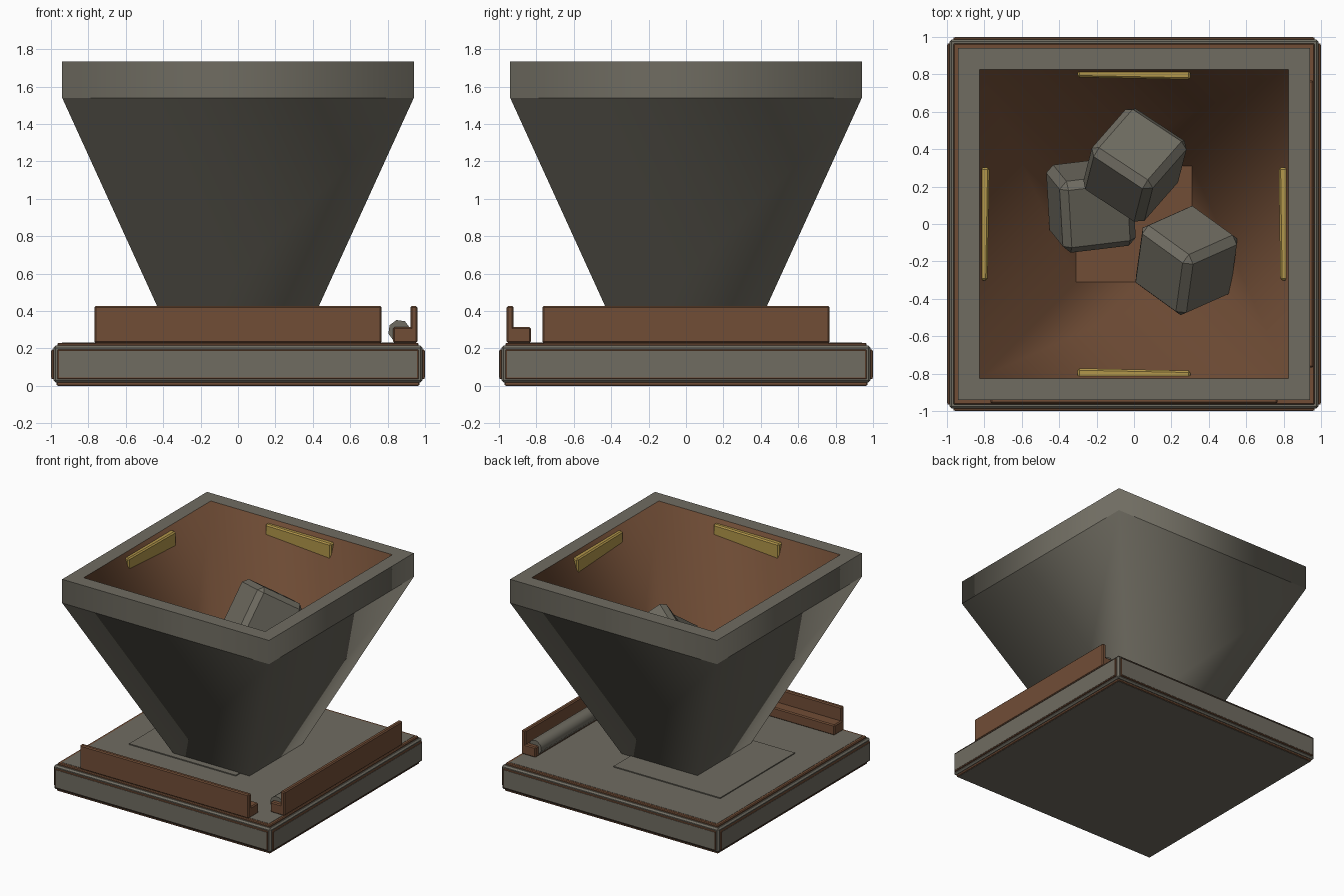
import bpy, bmesh, math
from mathutils import Matrix, Vector

if "Cube" in bpy.data.objects:
    bpy.data.objects.remove(bpy.data.objects["Cube"])


def mat(name, rgb):
    m = bpy.data.materials.new(name)
    m.diffuse_color = (*rgb, 1)
    m.use_nodes = True
    m.node_tree.nodes["Principled BSDF"].inputs["Base Color"].default_value = m.diffuse_color
    return m


STEEL = mat("steel grey", (0.16, 0.15, 0.12))
RUST = mat("rust brown", (0.165, 0.075, 0.037))
BRASS = mat("brass yellow", (0.45, 0.31, 0.07))


def finish(bm, name, *mats):
    bmesh.ops.recalc_face_normals(bm, faces=bm.faces)
    me = bpy.data.meshes.new(name)
    bm.to_mesh(me)
    bm.free()
    for m in mats:
        me.materials.append(m)
    ob = bpy.data.objects.new(name, me)
    bpy.context.collection.objects.link(ob)
    return ob


def box(name, lo, hi, m, bevel=0.0, rot=None):
    """Bevelled box between two corners, optionally turned about its centre."""
    lo, hi = Vector(lo), Vector(hi)
    bm = bmesh.new()
    bmesh.ops.create_cube(bm, size=1)
    bmesh.ops.scale(bm, vec=hi - lo, verts=bm.verts)
    if bevel:
        bmesh.ops.bevel(bm, geom=bm.edges[:], offset=bevel, segments=1, affect='EDGES')
    if rot:
        bm.transform(rot)
    bmesh.ops.translate(bm, vec=(lo + hi) / 2, verts=bm.verts)
    return finish(bm, name, m)


def turn(ob, quarter):
    ob.data.transform(Matrix.Rotation(quarter * math.pi / 2, 4, 'Z'))
    return ob


# base: grey slab, thin brown edge trims above and below, grey deck and underside
box("base_slab", (-.987, -.987, .018), (.987, .987, .215), STEEL, .012)
box("top_trim", (-.966, -.966, .17), (.966, .966, .23), RUST, .006)
box("bottom_trim", (-.97, -.97, .002), (.97, .97, .06), RUST, .004)
box("deck", (-.942, -.942, .2), (.942, .942, .232), STEEL)
box("underside", (-.962, -.962, 0), (.962, .962, .01), STEEL)
box("funnel_foot", (-.71, -.40, .22), (.26, .57, .24), STEEL)

# framed panel on each side of the base
for q in range(4):
    turn(box("panel_edge", (-.966, -.998, .036), (.966, -.96, .194), RUST, .004), q)
    turn(box("side_panel", (-.958, -1, .044), (.958, -.97, .186), STEEL), q)

# funnel: square rings swept through a closed wall profile
profile = [(.345, .235), (.94, 1.54), (.94, 1.735), (.825, 1.735), (.31, .26)]
bm = bmesh.new()
rings = [[bm.verts.new((sx * r, sy * r, z)) for sx, sy in
          ((-1, -1), (1, -1), (1, 1), (-1, 1))] for r, z in profile]
for i in range(len(rings) - 1):
    for k in range(4):
        a, b = rings[i], rings[i + 1]
        f = bm.faces.new((a[k], a[(k + 1) % 4], b[(k + 1) % 4], b[k]))
        f.material_index = 1 if i >= 3 else 0
        f.smooth = i != 2
# crisp line where the sloping walls meet the rim
for k in range(4):
    bm.edges.get((rings[1][k], rings[1][(k + 1) % 4])).smooth = False
floor = bm.faces.new(rings[-1])
floor.material_index = 1
bm.faces.new(rings[0])
finish(bm, "funnel", STEEL, RUST)

# brass strips half sunk in the sloping walls below the rim
for q, tilt in enumerate((-1.2, .8, -1.2, -1)):
    r = Matrix.Rotation(math.radians(tilt), 4, 'Z')
    turn(box("rim_strip", (-.302, -.83, 1.56), (.302, -.778, 1.7), BRASS, .01, r), q)

# L-shaped rails along the front and right edges
for q in range(2):
    turn(box("rail_wall", (-.768, -.959, .23), (.768, -.922, .427), RUST, .008), q)
    turn(box("rail_shelf", (-.768, -.95, .23), (.768, -.83, .315), RUST, .008), q)

# rod lying on the right rail
bm = bmesh.new()
bmesh.ops.create_cone(bm, cap_ends=True, segments=8, radius1=.06, radius2=.06, depth=1.46)
for f in bm.faces:
    f.smooth = len(f.verts) == 4
bm.transform(Matrix.Translation((.862, 0, .294)) @ Matrix.Rotation(math.pi / 2, 4, 'X')
             @ Matrix.Rotation(.25, 4, 'Z'))
finish(bm, "rod", STEEL)

# tumbled blocks in the funnel: centre and two rows of the turning matrix
for c, row_x, row_y in (((.005, .315, 1.21), (.2, -.29, .05), (.22, .23, .2)),
                        ((.28, -.195, .89), (.26, -.24, .04), (.13, .16, .29)),
                        ((-.23, .1, .85), (.35, -.08, -.02), (.03, .1, .34))):
    h = Vector((.2, .2, .2))
    rx = Vector(row_x).normalized()
    rz = rx.cross(Vector(row_y)).normalized()
    r = Matrix((rx, rz.cross(rx), rz)).to_4x4()
    box("ore_block", Vector(c) - h, Vector(c) + h, STEEL, .04, r)
